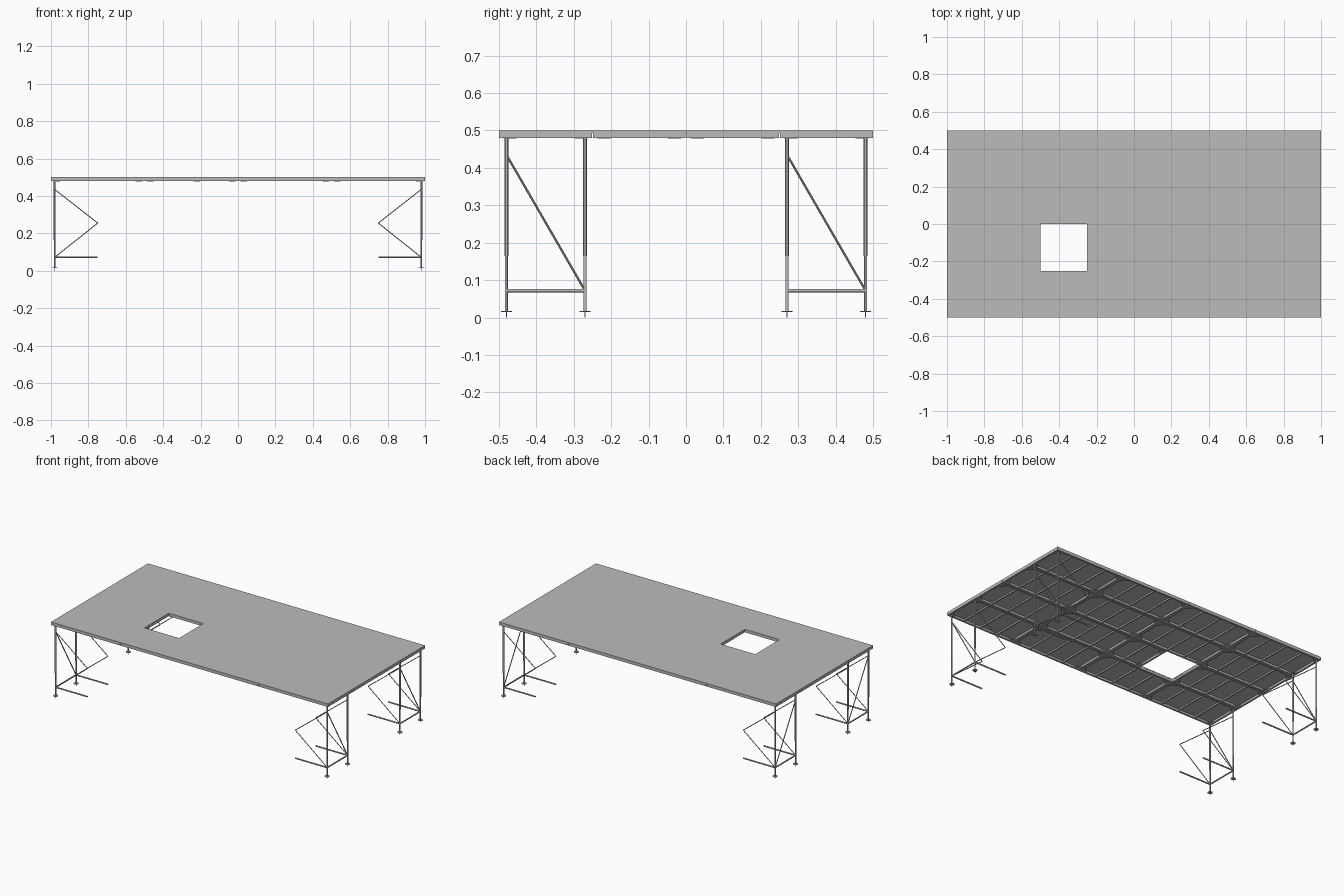
import bpy
import bmesh
from mathutils import Vector

cube = bpy.data.objects.get("Cube")
if cube:
    bpy.data.objects.remove(cube, do_unlink=True)

metal = bpy.data.materials.new("grey_aluminium")
metal.use_nodes = True
GREY = (0.5, 0.5, 0.5, 1)
metal.diffuse_color = GREY
metal.node_tree.nodes["Principled BSDF"].inputs["Base Color"].default_value = GREY


def finish(bm, name):
    mesh = bpy.data.meshes.new(name)
    bmesh.ops.recalc_face_normals(bm, faces=bm.faces)
    bm.to_mesh(mesh)
    bm.free()
    mesh.materials.append(metal)
    obj = bpy.data.objects.new(name, mesh)
    bpy.context.collection.objects.link(obj)
    return obj


def box(bm, lo, hi):
    lo, hi = Vector(lo), Vector(hi)
    verts = bmesh.ops.create_cube(bm, size=1)["verts"]
    for v in verts:
        v.co = (lo + hi) / 2 + v.co * (hi - lo)


def tube(bm, start, end, radius, sides=12):
    start, end = Vector(start), Vector(end)
    d = end - start
    verts = bmesh.ops.create_cone(bm, cap_ends=True, segments=sides, radius1=radius,
                                  radius2=radius, depth=d.length)["verts"]
    turn = Vector((0, 0, 1)).rotation_difference(d).to_matrix()
    for v in verts:
        v.co = turn @ v.co + (start + end) / 2


def gusset(bm, x, y, sx, sy, size):
    # Triangular plate across one inner corner of a panel frame
    low, high = 0.478, 0.484
    ring = [(x, y), (x + sx * size, y), (x, y + sy * size)]
    faces = [bm.faces.new([bm.verts.new((a, b, low)) for a, b in ring])]
    new = bmesh.ops.extrude_face_region(bm, geom=faces)["geom"]
    bmesh.ops.translate(bm, vec=(0, 0, high - low),
                        verts=[g for g in new if isinstance(g, bmesh.types.BMVert)])


def deck_panel(name, x0, x1, y0, y1):
    bm = bmesh.new()
    box(bm, (x0, y0, 0.493), (x1, y1, 0.5))
    # Perimeter frame
    w, g, low = 0.012, 0.001, 0.48
    a, b, c, d = x0 + g, x1 - g, y0 + g, y1 - g
    if x0 == -1: a = x0
    if x1 == 1: b = x1
    if y0 == -0.5: c = y0
    if y1 == 0.5: d = y1
    box(bm, (a, c, low), (b, c + w, 0.493))
    box(bm, (a, d - w, low), (b, d, 0.493))
    box(bm, (a, c + w, low), (a + w, d - w, 0.493))
    box(bm, (b - w, c + w, low), (b, d - w, 0.493))
    # Stiffening ribs
    count = round((x1 - x0) / 0.125) - 1
    for i in range(count):
        x = x0 + (i + 1) * 0.125
        box(bm, (x - 0.004, c + w, 0.484), (x + 0.004, d - w, 0.493))
    # Corner plates
    for x, sx in ((a + w, 1), (b - w, -1)):
        for y, sy in ((c + w, 1), (d - w, -1)):
            gusset(bm, x, y, sx, sy, 0.035)
    finish(bm, name)


# Deck: four by four panels, one of them half length to leave the hatch opening
for col in range(4):
    for row in range(4):
        x, y = -1 + col * 0.5, -0.5 + row * 0.25
        hatch = col == 1 and row == 1
        deck_panel(f"deck_panel_{col + 1}_{row + 1}", x + 0.25 if hatch else x,
                   x + 0.5, y, y + 0.25)


def leg_frame(name, sx, ya, yb):
    X, tip = 0.98 * sx, 0.75 * sx
    low, mid, high = 0.072, 0.255, 0.435
    bm = bmesh.new()
    for y in (ya, yb):
        tube(bm, (X, y, 0.165), (X, y, 0.484), 0.0055)
        tube(bm, (X, y, 0.015), (X, y, 0.165), 0.0042)
        # Foot plate and levelling pin
        tube(bm, (X, y, 0.015), (X, y, 0.018), 0.015)
        tube(bm, (X, y, 0), (X, y, 0.015), 0.0015, 6)
        # Low rail and folded strut reaching inward
        tube(bm, (X, y, low), (tip, y, low), 0.0045)
        tube(bm, (X, y, high), (tip, y, mid), 0.0025, 8)
        tube(bm, (tip, y, mid), (X, y, low), 0.0025, 8)
    # Cross rail and diagonal between the two legs
    tube(bm, (X, ya, low), (X, yb, low), 0.0045)
    tube(bm, (X, ya, high), (X, yb, low), 0.003, 8)
    obj = finish(bm, name)
    bpy.context.view_layer.objects.active = obj
    obj.select_set(True)
    bpy.ops.object.shade_smooth_by_angle()
    obj.select_set(False)


for side, sx in (("left", 1), ("right", -1)):
    leg_frame(f"front_{side}_leg_frame", sx, -0.48, -0.27)
    leg_frame(f"back_{side}_leg_frame", sx, 0.27, 0.48)
